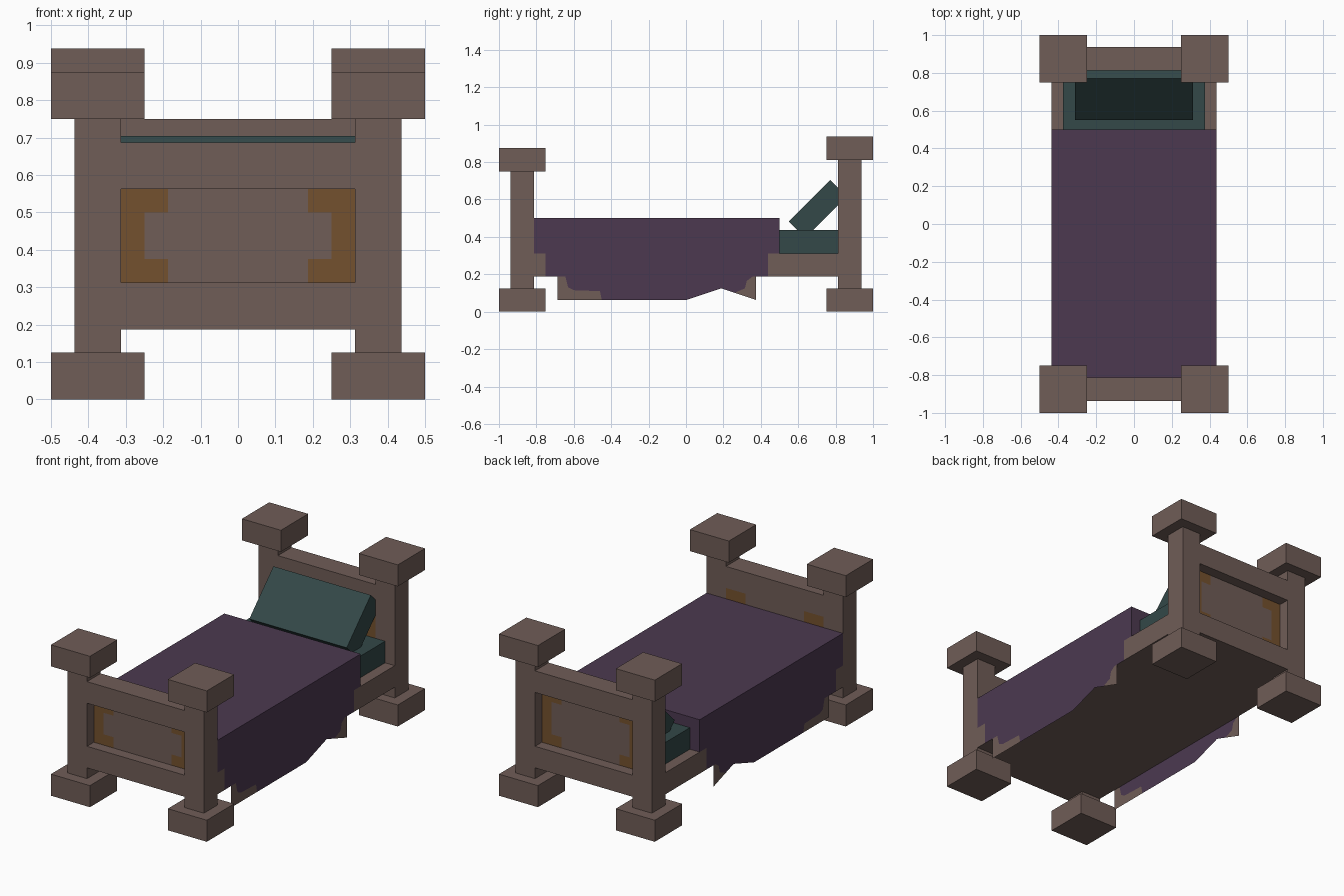
import bpy, bmesh, math
from mathutils import Matrix, Vector

if "Cube" in bpy.data.objects:
    bpy.data.objects.remove(bpy.data.objects["Cube"])


def material(name, rgb):
    m = bpy.data.materials.new(name)
    lin = [(c / 255 / 12.92) if c < 10 else ((c / 255 + 0.055) / 1.055) ** 2.4 for c in rgb]
    m.diffuse_color = (*lin, 1)
    m.use_nodes = True
    m.node_tree.nodes["Principled BSDF"].inputs["Base Color"].default_value = m.diffuse_color
    return m


WOOD = material("brown wood", (112, 93, 87))
GOLD = material("gold inlay", (116, 81, 46))
PURPLE = material("purple cloth", (76, 57, 80))
TEAL = material("teal cloth", (51, 72, 72))


def finish(name, bm, mats):
    me = bpy.data.meshes.new(name)
    bm.to_mesh(me)
    bm.free()
    for m in mats:
        me.materials.append(m)
    ob = bpy.data.objects.new(name, me)
    bpy.context.collection.objects.link(ob)
    return ob


def box(name, x, y, z, mats, cuts=(), rule=None):
    """Box from ranges; cuts are (axis, value) slices, rule picks a material per face."""
    bm = bmesh.new()
    bmesh.ops.create_cube(bm, size=1)
    for v in bm.verts:
        v.co = Vector([(r[0] + r[1]) / 2 + c * (r[1] - r[0]) for r, c in zip((x, y, z), v.co)])
    for axis, value in cuts:
        co, no = Vector((0, 0, 0)), Vector((0, 0, 0))
        co[axis], no[axis] = value, 1
        bmesh.ops.bisect_plane(bm, geom=bm.verts[:] + bm.edges[:] + bm.faces[:],
                               plane_co=co, plane_no=no)
    bm.normal_update()
    if rule:
        for f in bm.faces:
            f.material_index = int(rule(f.calc_center_median(), f.normal))
    return finish(name, bm, mats)


def end_board(name, s, post_top, rail_top, panel_top):
    """One end of the bed; s is -1 for the foot and 1 for the head."""
    def yr(a, b):
        return tuple(sorted((s * a, s * b)))
    # posts with square feet and caps
    for side, label in ((-1, "left"), (1, "right")):
        px = tuple(sorted((side * 0.3125, side * 0.4375)))
        cx = tuple(sorted((side * 0.25, side * 0.5)))
        box(f"{name}_{label}_post", px, yr(0.8125, 0.9375), (0.125, post_top), [WOOD])
        box(f"{name}_{label}_foot", cx, yr(0.75, 1), (0, 0.125), [WOOD])
        box(f"{name}_{label}_cap", cx, yr(0.75, 1), (post_top, post_top + 0.125), [WOOD])
    # rails around the recessed panel
    w = (-0.3125, 0.3125)
    box(name + "_bottom_rail", w, yr(0.8125, 0.9375), (0.1875, 0.3125), [WOOD])
    box(name + "_top_rail", w, yr(0.8125, 0.9375), (panel_top, rail_top), [WOOD])
    # panel with gold bracket inlays at both sides
    lo, hi = 0.375, panel_top - 0.0625
    cuts = [(0, v) for v in (-0.25, -0.1875, 0.1875, 0.25)] + [(2, lo), (2, hi)]
    box(name + "_panel", w, yr(0.8125, 0.875), (0.3125, panel_top), [WOOD, GOLD], cuts,
        lambda c, n: abs(n.y) > 0.5 and (abs(c.x) > 0.25 or
                                         (abs(c.x) > 0.1875 and not lo < c.z < hi)))


end_board("footboard", -1, 0.75, 0.6875, 0.5625)
end_board("headboard", 1, 0.8125, 0.75, 0.625)

# bed base, its sides partly covered by the blanket
box("bed_base", (-0.4375, 0.4375), (-0.8125, 0.8125), (0.1875, 0.3125), [WOOD, PURPLE],
    [(1, -0.75), (1, 0.4375)],
    lambda c, n: abs(n.x) > 0.5 and -0.75 < c.y < 0.4375)
box("mattress", (-0.375, 0.375), (-0.8125, 0.8125), (0.3125, 0.4375), [TEAL])
box("blanket", (-0.4375, 0.4375), (-0.8125, 0.5), (0.3125, 0.5), [PURPLE])

# tilted pillow leaning on the headboard
pillow = box("pillow", (-0.3125, 0.3125), (-0.15625, 0.15625), (-0.0625, 0.0625), [TEAL])
pillow.data.transform(Matrix.Translation((0, 0.7045, 0.5495)) @
                      Matrix.Rotation(math.radians(45), 4, 'X'))

# ragged blanket flaps hanging on both sides, (y, z) outlines
front_edge = [(-0.645, 0.1875), (-0.63, 0.13), (-0.6, 0.115), (-0.46, 0.11), (-0.45, 0.0625)]
back_edge = [(0.26, 0.101), (0.315, 0.125), (0.325, 0.165), (0.355, 0.1875)]
flap_parts = [
    (front_edge + [(0, 0.0625), (0.1875, 0.125)] + back_edge, 1),
    (front_edge + [(-0.6875, 0.0625), (-0.6875, 0.1875)], 0),
    (back_edge + [(0.375, 0.1875), (0.375, 0.0625)], 0),
]
for side, label in ((-1, "left"), (1, "right")):
    bm = bmesh.new()
    for outline, index in flap_parts:
        f = bm.faces.new([bm.verts.new((side * 0.4375, y, z)) for y, z in outline])
        f.material_index = index
        f.normal_update()
        if f.normal.x * side < 0:
            f.normal_flip()
    finish(label + "_blanket_flap", bm, [WOOD, PURPLE])
